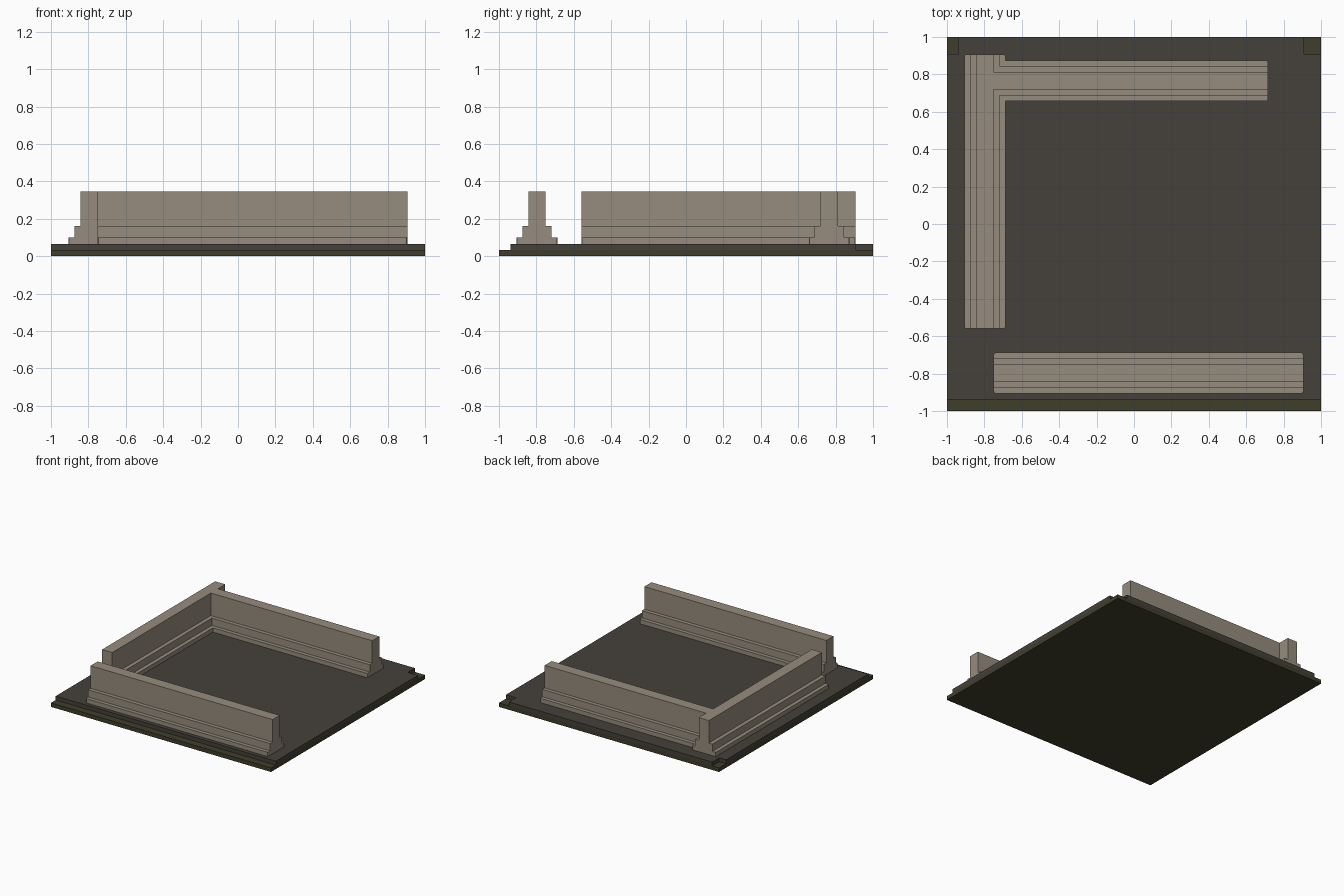
import bpy, bmesh
from mathutils import Matrix

cube = bpy.data.objects.get("Cube")
if cube:
    bpy.data.objects.remove(cube, do_unlink=True)


def make_material(name, rgb):
    m = bpy.data.materials.new(name)
    m.use_nodes = True
    m.diffuse_color = (*rgb, 1)
    bsdf = m.node_tree.nodes["Principled BSDF"]
    bsdf.inputs["Base Color"].default_value = (*rgb, 1)
    bsdf.inputs["Roughness"].default_value = 0.9
    return m


STONE = make_material("pale stone", (0.305, 0.262, 0.205))
FLOOR = make_material("dark floor", (0.060, 0.051, 0.042))
BASE = make_material("dark olive", (0.051, 0.048, 0.024))

BASE_TOP, FLOOR_TOP = 0.033, 0.065


def extrude(name, outline, vector, material, bevel_below=None):
    """Extrude a closed outline of 3D points into a solid."""
    bm = bmesh.new()
    face = bm.faces.new([bm.verts.new(p) for p in outline])
    ext = bmesh.ops.extrude_face_region(bm, geom=[face], use_keep_orig=True)
    verts = [g for g in ext["geom"] if isinstance(g, bmesh.types.BMVert)]
    bmesh.ops.translate(bm, verts=verts, vec=vector)
    bmesh.ops.recalc_face_normals(bm, faces=bm.faces)
    if bevel_below:
        # soften the upright corners of the lowest step
        corners = [e for e in bm.edges
                   if abs(e.verts[0].co.z - e.verts[1].co.z) > 0.01
                   and max(v.co.z for v in e.verts) < bevel_below]
        bmesh.ops.bevel(bm, geom=corners, offset=0.01, segments=2,
                        profile=0.5, affect='EDGES')
    mesh = bpy.data.meshes.new(name)
    bm.to_mesh(mesh)
    bm.free()
    mesh.materials.append(material)
    obj = bpy.data.objects.new(name, mesh)
    bpy.context.collection.objects.link(obj)
    return obj


# Stepped wall cross-section: half width and height
HALF = [(0.109, FLOOR_TOP), (0.109, 0.10), (0.078, 0.10),
        (0.078, 0.16), (0.046, 0.16), (0.046, 0.345)]
PROFILE = HALF + [(-w, z) for w, z in reversed(HALF)]


def wall(name, axis, centre, start, end):
    """Run the stepped section along x or y."""
    if axis == 'x':
        outline = [(start, centre + w, z) for w, z in PROFILE]
        vec = (end - start, 0, 0)
    else:
        outline = [(centre + w, start, z) for w, z in PROFILE]
        vec = (0, end - start, 0)
    return extrude(name, outline, vec, STONE, bevel_below=0.11)


# Base plate, full square
extrude("base_plate", [(-1, -1, 0), (1, -1, 0), (1, 1, 0), (-1, 1, 0)],
        (0, 0, BASE_TOP), BASE)

# Floor slab, set back at the front and notched at both rear corners
slab = [(-1, -0.938), (1, -0.938), (1, 0.908), (0.908, 0.908),
        (0.908, 1), (-0.938, 1), (-0.938, 0.908), (-1, 0.908)]
extrude("floor_slab", [(x, y, BASE_TOP) for x, y in slab],
        (0, 0, FLOOR_TOP - BASE_TOP), FLOOR)

# Free-standing front wall
wall("front_wall", 'x', -0.797, -0.75, 0.905)

# Side and rear walls, merged into one L-shaped piece
corner = wall("corner_wall", 'y', -0.797, -0.56, 0.907)
rear = wall("rear_wall", 'x', 0.766, -0.797, 0.716)
union = corner.modifiers.new("join_walls", 'BOOLEAN')
union.operation = 'UNION'
union.solver = 'EXACT'
union.object = rear
bpy.context.view_layer.objects.active = corner
bpy.ops.object.modifier_apply(modifier=union.name)
bpy.data.objects.remove(rear, do_unlink=True)
